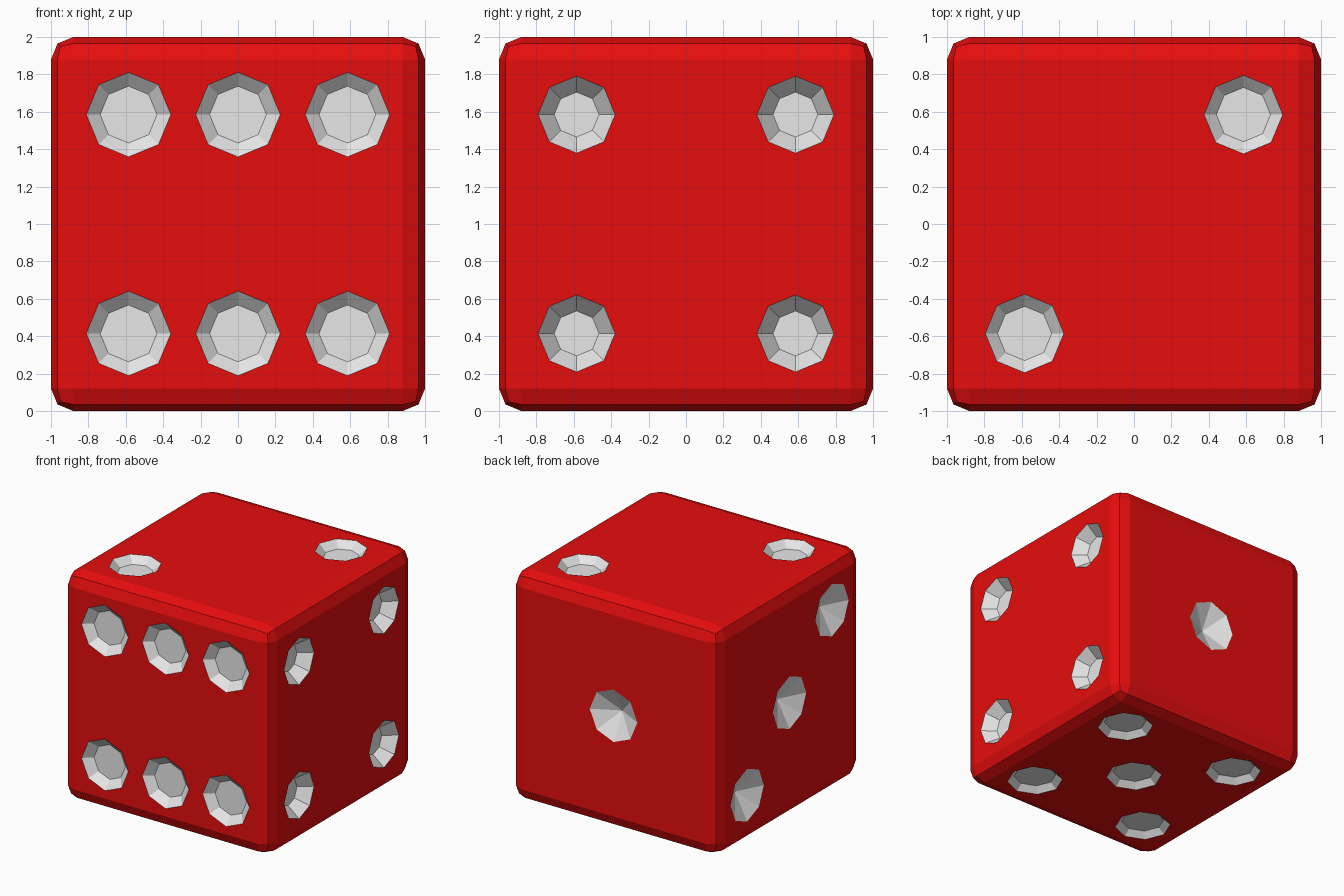
import bpy, bmesh
from mathutils import Vector, Matrix

if "Cube" in bpy.data.objects:
    bpy.data.objects.remove(bpy.data.objects["Cube"])


def material(name, rgb):
    m = bpy.data.materials.new(name)
    m.diffuse_color = (*rgb, 1.0)
    m.use_nodes = True
    m.node_tree.nodes["Principled BSDF"].inputs["Base Color"].default_value = m.diffuse_color
    return m


red = material("red", (0.8, 0.004, 0.004))
white = material("white", (0.8, 0.8, 0.8))


def make_object(name, bm):
    bmesh.ops.recalc_face_normals(bm, faces=bm.faces[:])
    mesh = bpy.data.meshes.new(name)
    bm.to_mesh(mesh)
    bm.free()
    mesh.materials.append(red)
    mesh.materials.append(white)
    ob = bpy.data.objects.new(name, mesh)
    bpy.context.collection.objects.link(ob)
    return ob


CENTRE = Vector((0, 0, 1))

# Cube body with two-step bevelled edges
bm = bmesh.new()
bmesh.ops.create_cube(bm, size=2, matrix=Matrix.Translation(CENTRE))
bmesh.ops.bevel(bm, geom=bm.edges[:], offset=0.12, segments=2, profile=0.5,
                affect='EDGES', clamp_overlap=True)
body = make_object("die_body", bm)

# Pip cutters: tapered octagons sunk into each face
P = 0.585
X, Y, Z = Vector((1, 0, 0)), Vector((0, 1, 0)), Vector((0, 0, 1))
# outward normal, two face axes, pip places, rim radius, floor radius, depth
FACES = [
    (-Y, X, Z, [(i, j) for i in (-1, 0, 1) for j in (-1, 1)], 0.226, 0.152, 0.065),
    (Y, X, Z, [(0, 0)], 0.23, 0.0, 0.12),
    (X, Y, Z, [(i, j) for i in (-1, 1) for j in (-1, 1)], 0.206, 0.12, 0.105),
    (-X, Y, Z, [(-1, 1), (0, 0), (1, -1)], 0.23, 0.0, 0.12),
    (Z, X, Y, [(1, 1), (-1, -1)], 0.21, 0.145, 0.06),
    (-Z, X, Y, [(0, 0)] + [(i, j) for i in (-1, 1) for j in (-1, 1)], 0.23, 0.175, 0.05),
]
OUT = 0.05  # how far the cutters stick out of the face

bm = bmesh.new()
for n, u, v, places, rim, floor, depth in FACES:
    top = rim + (rim - floor) / depth * OUT
    turn = (-n).to_track_quat('Z', 'Y').to_matrix().to_4x4()
    for i, j in places:
        mid = CENTRE + n * (1 + (OUT - depth) / 2) + u * (i * P) + v * (j * P)
        bmesh.ops.create_cone(bm, cap_ends=True, segments=8, radius1=top,
                              radius2=floor, depth=depth + OUT,
                              matrix=Matrix.Translation(mid) @ turn)
bmesh.ops.remove_doubles(bm, verts=bm.verts[:], dist=1e-4)
for f in bm.faces:
    f.material_index = 1
cutter = make_object("pip_cutter", bm)
cutter.hide_render = True

# Carve the pips, then drop the cutter
cut = body.modifiers.new("pips", 'BOOLEAN')
cut.operation = 'DIFFERENCE'
cut.solver = 'EXACT'
cut.object = cutter
bpy.context.view_layer.objects.active = body
body.select_set(True)
bpy.ops.object.modifier_apply(modifier=cut.name)
bpy.data.objects.remove(cutter)
